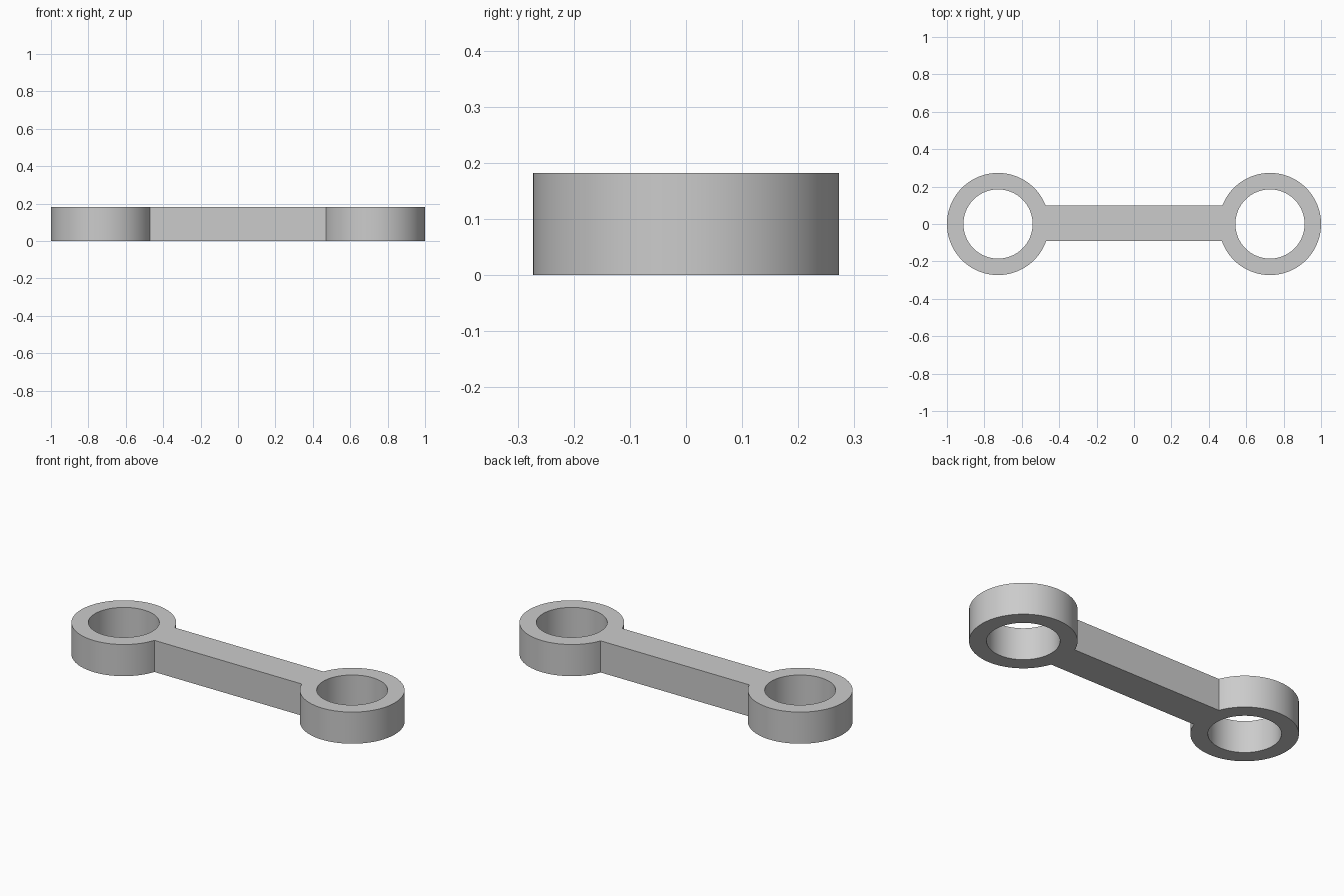
import bpy, bmesh
from math import pi, asin, cos, sin, radians

default = bpy.data.objects.get("Cube")
if default:
    bpy.data.objects.remove(default, do_unlink=True)

HEIGHT = 0.182
CENTRE = 0.727            # distance of each ring centre from the middle
OUTER, HOLE = 0.273, 0.185
BAR_BACK, BAR_FRONT = 0.1, -0.09
STEPS = 96

metal = bpy.data.materials.new("plain grey")
metal.use_nodes = True
grey = (0.6, 0.6, 0.6, 1)
metal.diffuse_color = grey
metal.node_tree.nodes["Principled BSDF"].inputs["Base Color"].default_value = grey


def arc(cx, radius, start, end, steps):
    """Points along an arc, both ends included."""
    angles = [start + (end - start) * i / steps for i in range(steps + 1)]
    return [(cx + radius * cos(a), radius * sin(a), 0) for a in angles]


def add_loop(bm, points):
    verts = [bm.verts.new(p) for p in points]
    return [bm.edges.new((v, verts[i - 1])) for i, v in enumerate(verts)]


# Outline: the two ring arcs, joined by the straight sides of the bar
back, front = asin(BAR_BACK / OUTER), asin(BAR_FRONT / OUTER)
right_arc = arc(-CENTRE, OUTER, back, 2 * pi + front, STEPS)
left_arc = arc(CENTRE, OUTER, -pi - front, pi - back, STEPS)
bm = bmesh.new()
edges = add_loop(bm, right_arc + left_arc)

# Round holes through both ends
for cx in (-CENTRE, CENTRE):
    edges += add_loop(bm, arc(cx, HOLE, 0, 2 * pi, STEPS)[:-1])

# Fill the flat profile and raise it to full thickness
bmesh.ops.triangle_fill(bm, use_beauty=True, edges=edges)
raised = bmesh.ops.extrude_face_region(bm, geom=bm.faces[:], use_keep_orig=True)
top = [g for g in raised["geom"] if isinstance(g, bmesh.types.BMVert)]
bmesh.ops.translate(bm, verts=top, vec=(0, 0, HEIGHT))
bmesh.ops.recalc_face_normals(bm, faces=bm.faces[:])

mesh = bpy.data.meshes.new("connecting_link")
bm.to_mesh(mesh)
bm.free()
mesh.materials.append(metal)
link = bpy.data.objects.new("connecting_link", mesh)
bpy.context.collection.objects.link(link)

# Smooth round walls, crisp rims
bpy.ops.object.select_all(action="DESELECT")
link.select_set(True)
bpy.context.view_layer.objects.active = link
bpy.ops.object.shade_smooth_by_angle(angle=radians(30))
